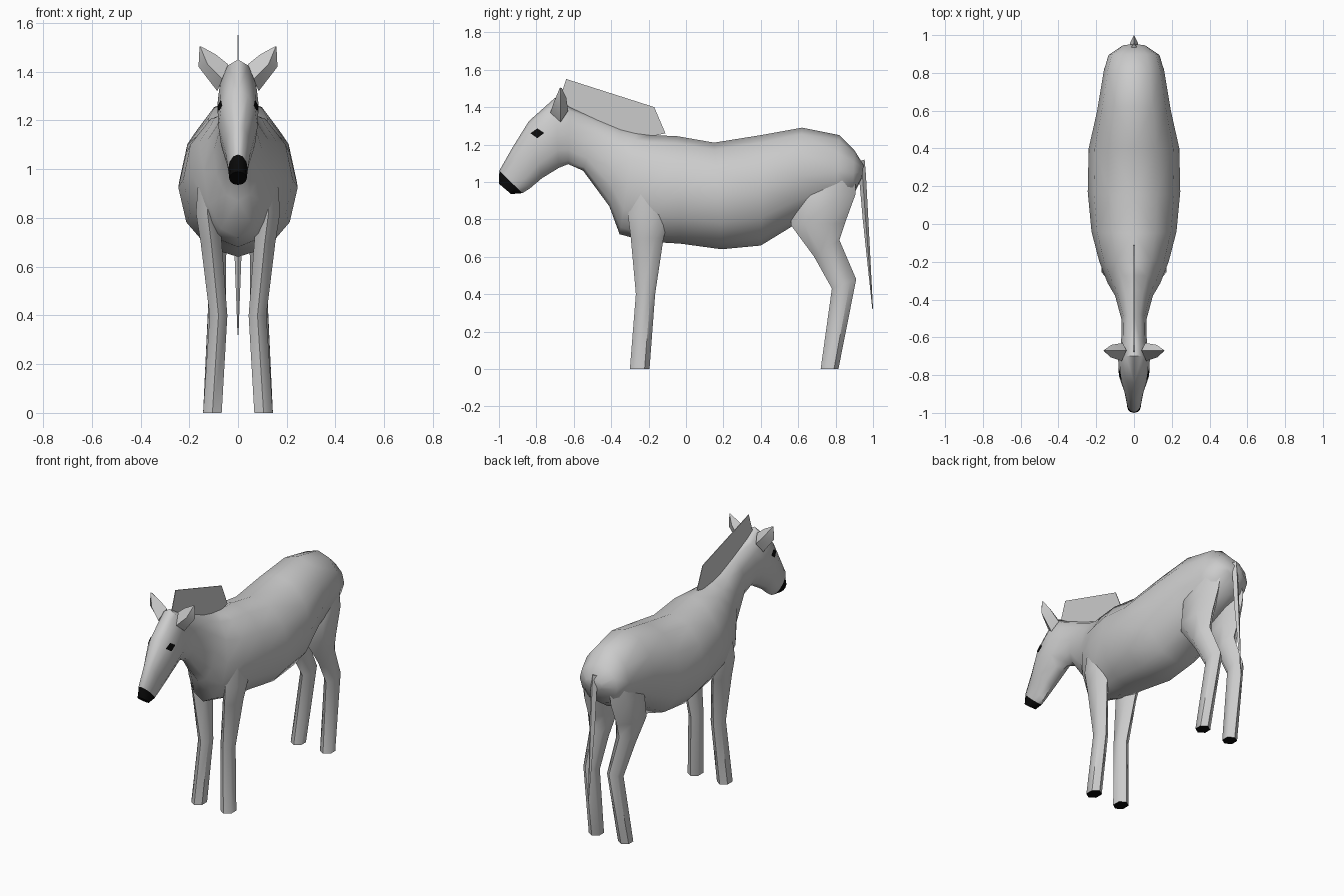
import bpy, bmesh, math
from mathutils import Vector
from mathutils.bvhtree import BVHTree

if "Cube" in bpy.data.objects:
    bpy.data.objects.remove(bpy.data.objects["Cube"])


def material(name, c):
    m = bpy.data.materials.new(name)
    m.diffuse_color = (c, c, c, 1)
    m.use_nodes = True
    m.node_tree.nodes["Principled BSDF"].inputs["Base Color"].default_value = m.diffuse_color
    return m


COAT = material("coat_grey", 0.6)
BLACK = material("black", 0.003)


def finish(bm, name, angle=55):
    """Turn a bmesh into a smooth shaded object."""
    me = bpy.data.meshes.new(name)
    bm.to_mesh(me)
    me.materials.append(COAT)
    me.materials.append(BLACK)
    ob = bpy.data.objects.new(name, me)
    bpy.context.collection.objects.link(ob)
    bpy.ops.object.select_all(action='DESELECT')
    ob.select_set(True)
    bpy.context.view_layer.objects.active = ob
    bpy.ops.object.shade_smooth_by_angle(angle=math.radians(angle))
    return ob


def skin(rings, bm=None):
    """Closed surface through rings of points."""
    bm = bm or bmesh.new()
    loops = [[bm.verts.new(p) for p in r] for r in rings]
    n = len(loops[0])
    for a, b in zip(loops, loops[1:]):
        for i in range(n):
            j = (i + 1) % n
            bm.faces.new((a[i], a[j], b[j], b[i]))
    bm.faces.new(loops[0])
    bm.faces.new(loops[-1])
    bmesh.ops.recalc_face_normals(bm, faces=bm.faces)
    return bm


def oval(y1, z1, y2, z2, half_width, n, x=0.0):
    """Oval standing on the line between two side-profile points."""
    a, b = Vector((x, y1, z1)), Vector((x, y2, z2))
    mid, arm = (a + b) / 2, (a - b) / 2
    pts = []
    for k in range(n):
        t = 2 * math.pi * k / n
        pts.append(mid + arm * math.cos(t) + Vector((half_width * math.sin(t), 0, 0)))
    return pts


# Body, neck and head: top point, bottom point, half width
spine = [
    (0.95, 1.09, 0.94, 1.02, 0.06), (0.90, 1.17, 0.89, 0.92, 0.135),
    (0.82, 1.25, 0.80, 0.86, 0.16), (0.62, 1.29, 0.58, 0.77, 0.195),
    (0.40, 1.25, 0.40, 0.66, 0.24), (0.15, 1.21, 0.19, 0.64, 0.245),
    (-0.05, 1.245, -0.03, 0.67, 0.225), (-0.19, 1.25, -0.2, 0.68, 0.185),
    (-0.27, 1.26, -0.355, 0.72, 0.14), (-0.35, 1.28, -0.41, 0.87, 0.10),
    (-0.47, 1.33, -0.55, 1.06, 0.065), (-0.62, 1.40, -0.63, 1.095, 0.068),
    (-0.70, 1.45, -0.68, 1.075, 0.085), (-0.84, 1.325, -0.77, 1.02, 0.08),
    (-0.93, 1.18, -0.835, 0.965, 0.052), (-0.998, 1.06, -0.875, 0.94, 0.04),
    (-1.0, 0.99, -0.935, 0.935, 0.036)]
bm = skin([oval(*s, 12) for s in spine])
# Black muzzle: everything ahead of the last profile line
for f in bm.faces:
    c = f.calc_center_median()
    if c.y < -0.9 and (c.y + 0.998) * 0.12 + (c.z - 1.06) * 0.123 < -1e-4:
        f.material_index = 1
bmesh.ops.triangulate(bm, faces=[f for f in bm.faces if len(f.verts) == 4])
tree = BVHTree.FromBMesh(bm)
finish(bm, "body_and_head")

# Legs: front point, back point, half width, sideways centre
legs = {
    "front_leg": [
        (-0.30, 0.0, -0.195, 0.0, 0.044, 0.105), (-0.268, 0.40, -0.165, 0.40, 0.042, 0.08),
        (-0.295, 0.70, -0.12, 0.70, 0.05, 0.11), (-0.31, 0.82, -0.09, 0.82, 0.055, 0.125),
        (-0.27, 1.06, -0.10, 1.06, 0.035, 0.125)],
    "hind_leg": [
        (0.72, 0.0, 0.815, 0.0, 0.044, 0.105), (0.78, 0.43, 0.91, 0.48, 0.042, 0.085),
        (0.685, 0.60, 0.82, 0.69, 0.052, 0.095), (0.56, 0.77, 0.85, 0.78, 0.07, 0.10),
        (0.57, 0.93, 0.905, 0.93, 0.075, 0.095), (0.66, 1.10, 0.91, 1.08, 0.05, 0.08)]}
for name, rows in legs.items():
    for side, label in ((1, "right"), (-1, "left")):
        bm = skin([oval(*r[:5], 6, side * r[5]) for r in rows])
        # Black soles
        for f in bm.faces:
            if f.normal.z < -0.9 and f.calc_center_median().z < 0.01:
                f.material_index = 1
        finish(bm, f"{name}_{label}")

# Ears
ear = [
    [(0.085, -0.67, 1.32), (0.065, -0.725, 1.37), (0.04, -0.67, 1.43), (0.06, -0.63, 1.38)],
    [(0.162, -0.67, 1.42), (0.125, -0.705, 1.43), (0.09, -0.67, 1.47), (0.12, -0.64, 1.45)],
    [(0.158, -0.67, 1.502), (0.155, -0.675, 1.502), (0.152, -0.67, 1.504), (0.155, -0.665, 1.503)]]
for side, label in ((1, "right"), (-1, "left")):
    rings = [[(side * x, y, z) for x, y, z in r] for r in ear]
    finish(skin(rings), f"ear_{label}")

# Eyes: thin diamonds laid on the head
for side, label in ((1, "right"), (-1, "left")):
    bm = bmesh.new()
    pts = []
    for dy, dz in ((0, 0), (-0.037, 0), (0, 0.026), (0.037, 0.002), (0, -0.026)):
        hit = tree.ray_cast(Vector((side, -0.795 + dy, 1.26 + dz)), Vector((-side, 0, 0)))[0]
        pts.append(bm.verts.new(hit + Vector((side * 0.006, 0, 0))))
    for i in range(4):
        tri = (pts[0], pts[1 + i], pts[1 + (i + 1) % 4])
        f = bm.faces.new(tri)
        f.normal_update()
        if f.normal.x * side < 0:
            f.normal_flip()
        f.material_index = 1
    finish(bm, f"eye_{label}")

# Upright mane: thin sheet along the neck
crest = [(-0.64, 1.55), (-0.17, 1.40), (-0.11, 1.26), (-0.20, 1.24), (-0.40, 1.26),
         (-0.60, 1.36), (-0.68, 1.43)]
finish(skin([[(x, y, z) for y, z in crest] for x in (-0.002, 0.002)]), "mane", 30)

# Tail
tail = [(0.955, 1.12, 0.90, 1.10, 0.02), (0.962, 1.04, 0.925, 1.03, 0.022),
        (0.975, 0.80, 0.945, 0.80, 0.02), (1.0, 0.32, 0.996, 0.32, 0.002)]
finish(skin([oval(*t, 4) for t in tail]), "tail")
